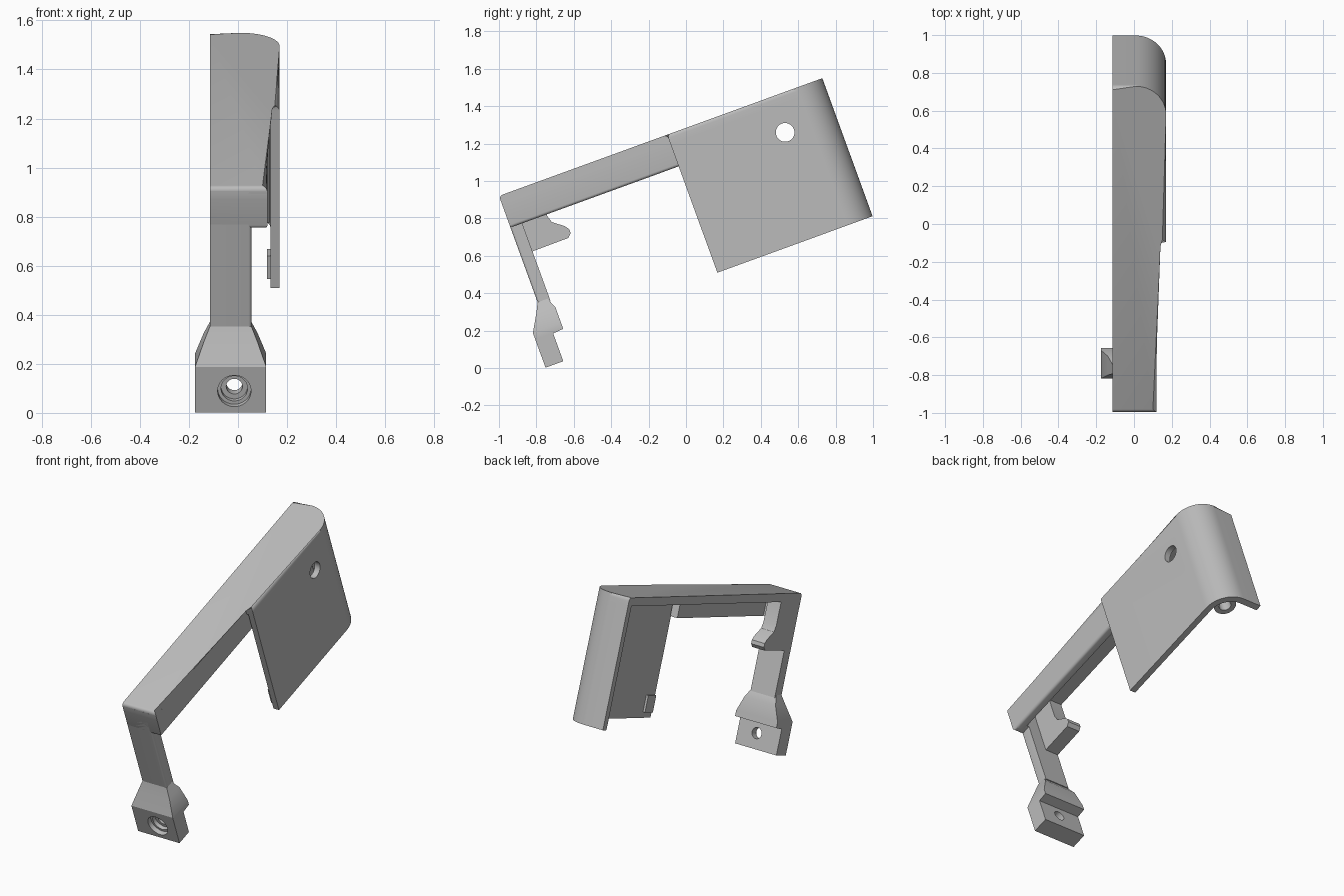
import bpy, bmesh, math
from mathutils import Matrix

cube = bpy.data.objects.get("Cube")
if cube:
    bpy.data.objects.remove(cube, do_unlink=True)

grey = bpy.data.materials.new("plain grey")
grey.use_nodes = True
grey.diffuse_color = (0.5, 0.5, 0.5, 1)
grey.node_tree.nodes["Principled BSDF"].inputs["Base Color"].default_value = (0.5, 0.5, 0.5, 1)

# Part space: x sideways, u along the bar, v down from the bar's top; tilted 20 degrees
C, S = math.cos(math.radians(20)), math.sin(math.radians(20))
TILT = Matrix(((1, 0, 0, 0), (0, C, S, -1), (0, S, -C, 0.92), (0, 0, 0, 1)))


def loft(name, rings, rounded=None, radius=0.02):
    """Skin matching rings of (x, u, v) points; round the edges chosen by a test."""
    bm = bmesh.new()
    loops = [[bm.verts.new(p) for p in ring] for ring in rings]
    n = len(loops[0])
    for a, b in zip(loops, loops[1:]):
        for i in range(n):
            j = (i + 1) % n
            bm.faces.new((a[i], a[j], b[j], b[i]))
    bm.faces.new(loops[0])
    bm.faces.new(loops[-1])
    if rounded:
        edges = [e for e in bm.edges if rounded(e.verts[0].co, e.verts[1].co)]
        bmesh.ops.bevel(bm, geom=edges, offset=radius, segments=4, profile=0.5,
                        affect='EDGES', clamp_overlap=True)
    bm.transform(TILT)
    bmesh.ops.recalc_face_normals(bm, faces=bm.faces)
    mesh = bpy.data.meshes.new(name)
    bm.to_mesh(mesh)
    bm.free()
    mesh.materials.append(grey)
    obj = bpy.data.objects.new(name, mesh)
    bpy.context.collection.objects.link(obj)
    return obj


def plan(name, outline, v0, v1, **kw):
    return loft(name, [[(x, u, v) for x, u in outline] for v in (v0, v1)], **kw)


def side(name, outline, x0, x1, **kw):
    return loft(name, [[(x, u, v) for u, v in outline] for x in (x0, x1)], **kw)


def rect(a0, b0, a1, b1):
    return [(a0, b0), (a1, b0), (a1, b1), (a0, b1)]


def arc(cx, cy, r, start, end, n):
    return [(cx + r * math.cos(math.radians(start + (end - start) * i / n)),
             cy + r * math.sin(math.radians(start + (end - start) * i / n)))
            for i in range(n + 1)]


def circle(cx, cy, r):
    return arc(cx, cy, r, 0, 352.5, 47)


def activate(obj):
    bpy.ops.object.select_all(action='DESELECT')
    obj.select_set(True)
    bpy.context.view_layer.objects.active = obj


def cut(obj, cutter):
    cutter.hide_render = True
    mod = obj.modifiers.new("cut", 'BOOLEAN')
    mod.operation = 'DIFFERENCE'
    mod.solver = 'EXACT'
    mod.object = cutter
    activate(obj)
    bpy.ops.object.modifier_apply(modifier=mod.name)
    bpy.data.objects.remove(cutter, do_unlink=True)


LEFT, RIGHT, OUT = -0.115, 0.12, 0.17     # bar edges and outer panel face
PANEL, END, DROP = 0.957, 1.84, 0.785     # panel start, far end, panel depth
corner = arc(0.01, 1.68, 0.16, 0, 90, 16)
inner = arc(0.01, 1.68, 0.122, 90, 0, 16)
parts = []

# Top cover over the bar and the panel
cover = plan("top_cover",
             [(LEFT, 0), (RIGHT, 0), (RIGHT, PANEL), (OUT, PANEL)] + corner + [(LEFT, END)],
             0, 0.05,
             rounded=lambda a, b: (max(a.z, b.z) < 0.001 and max(a.y, b.y) > 0.001
                                   and min(a.x, b.x) > LEFT) or max(a.z, b.z) < 0.001 and
             (max(a.y, b.y) < 0.001 or min(a.y, b.y) > END - 0.001))
parts.append(cover)

# Side panel wrapping round into the end wall
shell = plan("side_panel",
             [(OUT, PANEL)] + corner + [(LEFT, END), (LEFT, END - 0.038)] + inner + [(0.132, PANEL)],
             0.025, DROP,
             rounded=lambda a, b: a.y == b.y == PANEL and a.x == b.x, radius=0.01)
cut(shell, side("panel_hole_cutter", circle(1.554, 0.204, 0.05), 0, 0.3))
parts.append(shell)
parts.append(side("panel_tab", rect(0.965, 0.65, 1.05, 0.75), 0.118, 0.14))

# Screw boss in the rounded corner
boss = plan("corner_boss", circle(0.07, 1.74, 0.065), 0.03, DROP - 0.01)
cut(boss, plan("boss_hole_cutter", circle(0.07, 1.74, 0.035), 0.5, 0.9))
parts.append(boss)

# Bar side wall and front wall
parts.append(side("bar_side_wall", rect(0.03, 0.025, 0.985, 0.18), 0.07, RIGHT,
                  rounded=lambda a, b: a.x == b.x > 0.1 and a.z == b.z > 0.1, radius=0.015))
parts.append(plan("front_wall", rect(LEFT, 0, RIGHT, 0.067), 0.019, 0.18,
                  rounded=lambda a, b: a.z == b.z > 0.1 and (a.y == b.y == 0 or a.x == b.x > 0.1),
                  radius=0.015))

# Leg
parts.append(plan("leg", rect(LEFT, 0, 0.055, 0.067), 0.1, 0.62,
                  rounded=lambda a, b: a.z != b.z and a.x > 0 and a.y == 0, radius=0.012))

# Hook behind the leg
hook = [(0.05, 0.04), (0.206, 0.04), (0.206, 0.19), (0.218, 0.228), (0.275, 0.272),
        (0.292, 0.295), (0.292, 0.318), (0.272, 0.338), (0.05, 0.34)]
parts.append(side("hook", hook, LEFT, -0.025))

# Flared foot with a step at the back: v, u front, u back, x left, x right
sections = [(0.605, 0, 0.055, LEFT, 0.055), (0.66, -0.028, 0.08, -0.139, 0.079),
            (0.75, -0.08, 0.08, -0.175, 0.115), (0.785, -0.08, 0.08, -0.175, 0.115),
            (0.79, -0.08, 0.021, -0.175, 0.115), (0.948, -0.08, 0.021, -0.175, 0.115)]
foot = loft("foot", [[(x, u, v) for x, u in rect(x0, u0, x1, u1)]
                     for v, u0, u1, x0, x1 in sections])


# Stepped screw hole through the foot
def bore(r, u0, u1):
    rings = [[(x, u, v) for x, v in circle(-0.015, 0.855, r)] for u in (u0, u1)]
    cut(foot, loft("foot_hole_cutter", rings))


bore(0.068, -0.2, -0.05)
bore(0.054, -0.2, -0.025)
bore(0.033, -0.2, 0.2)
parts.append(foot)

for part in parts:
    activate(part)
    bpy.ops.object.shade_smooth_by_angle(angle=math.radians(30))
